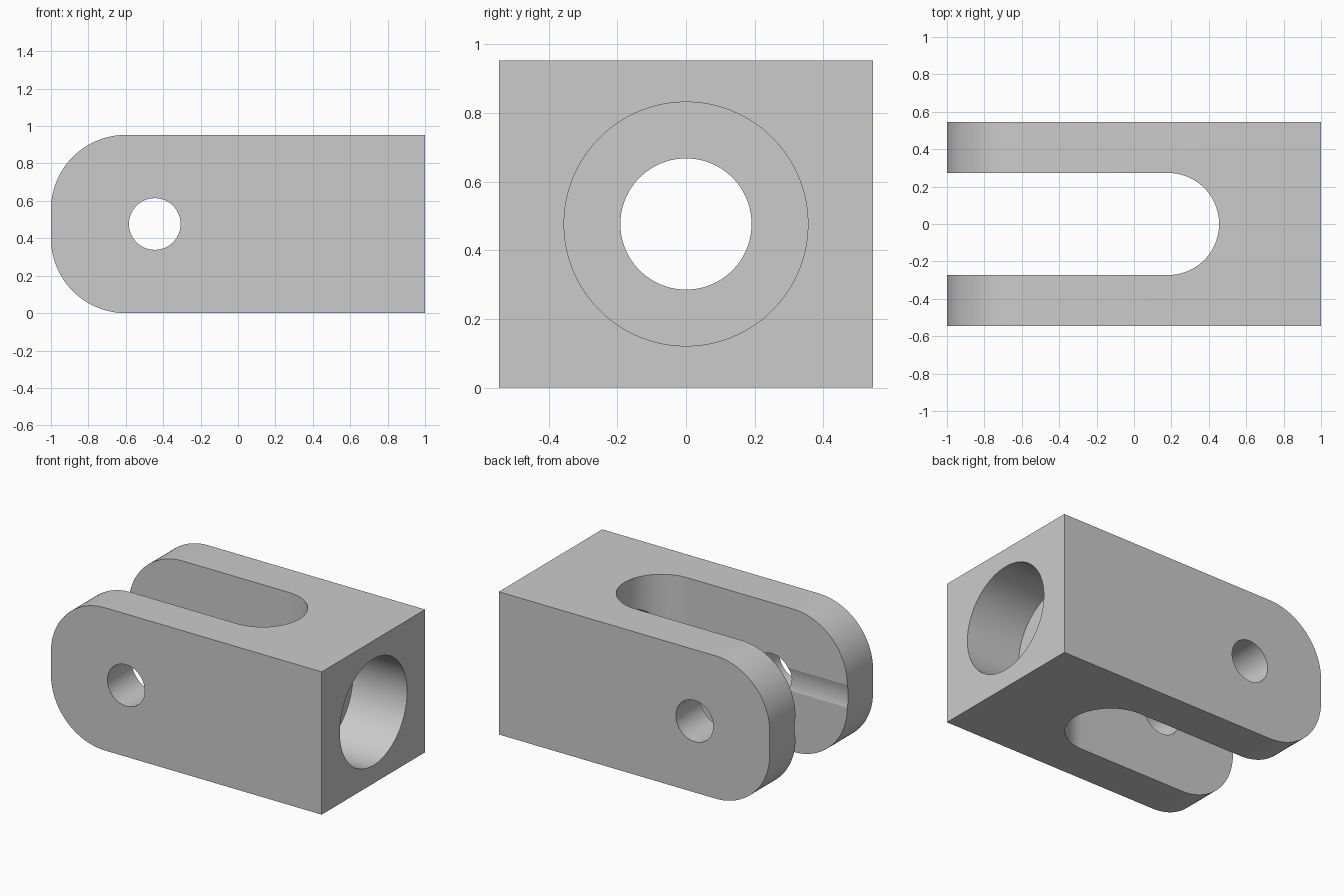
import bpy
import bmesh
from math import cos, sin, pi, radians
from mathutils import Matrix, Vector

old = bpy.data.objects.get("Cube")
if old:
    bpy.data.objects.remove(old, do_unlink=True)

LENGTH, WIDTH, HEIGHT = 2.0, 1.09, 0.953
MID = HEIGHT / 2

grey = bpy.data.materials.new("plain grey")
grey.use_nodes = True
grey.diffuse_color = (0.6, 0.6, 0.6, 1)
grey.node_tree.nodes["Principled BSDF"].inputs["Base Color"].default_value = (0.6, 0.6, 0.6, 1)


def arc(cx, cy, r, start, end, steps=24):
    """Points on an arc, angles in degrees."""
    angles = [radians(start + (end - start) * i / steps) for i in range(steps + 1)]
    return [(cx + r * cos(a), cy + r * sin(a)) for a in angles]


def prism(name, outline, direction, depth):
    """Extrude a flat outline given as 3D points."""
    bm = bmesh.new()
    face = bm.faces.new([bm.verts.new(p) for p in outline])
    extruded = bmesh.ops.extrude_face_region(bm, geom=[face])
    moved = [v for v in extruded["geom"] if isinstance(v, bmesh.types.BMVert)]
    bmesh.ops.translate(bm, verts=moved, vec=Vector(direction) * depth)
    return finish(name, bm)


def rod(name, start, end, radius):
    """Cylinder between two points."""
    bm = bmesh.new()
    a, b = Vector(start), Vector(end)
    turn = (b - a).to_track_quat("Z", "Y").to_matrix().to_4x4()
    bmesh.ops.create_cone(bm, cap_ends=True, segments=96, radius1=radius, radius2=radius,
                          depth=(b - a).length, matrix=Matrix.Translation((a + b) / 2) @ turn)
    return finish(name, bm)


def finish(name, bm):
    bmesh.ops.recalc_face_normals(bm, faces=bm.faces)
    mesh = bpy.data.meshes.new(name)
    bm.to_mesh(mesh)
    bm.free()
    mesh.materials.append(grey)
    obj = bpy.data.objects.new(name, mesh)
    bpy.context.collection.objects.link(obj)
    return obj


# Block with two rounded corners at the fork end
side = [(1, 0), (1, HEIGHT)]
side += arc(-0.6, HEIGHT - 0.4, 0.4, 90, 180) + arc(-0.6, 0.4, 0.4, 180, 270)
body = prism("clevis_body", [(x, -WIDTH / 2, z) for x, z in side], (0, 1, 0), WIDTH)

# Round-ended slot between the arms
slot_plan = [(-1.2, -0.273)] + arc(0.182, 0, 0.273, -90, 90, 48) + [(-1.2, 0.273)]
cutters = [
    prism("slot_cutter", [(x, y, -0.2) for x, y in slot_plan], (0, 0, 1), HEIGHT + 0.4),
    # Cross pin hole, counterbore, shank hole and flat seat inside the fork
    rod("pin_hole_cutter", (-0.445, -0.8, MID), (-0.445, 0.8, MID), 0.138),
    rod("counterbore_cutter", (0.6, 0, MID), (1.2, 0, MID), 0.355),
    rod("shank_hole_cutter", (0.3, 0, MID), (0.8, 0, MID), 0.191),
    rod("seat_cutter", (-1.2, 0, MID), (0.465, 0, MID), 0.283),
]

# Cut the openings
bpy.ops.object.select_all(action="DESELECT")
bpy.context.view_layer.objects.active = body
body.select_set(True)
for cutter in cutters:
    cutter.hide_render = True
    cut = body.modifiers.new(cutter.name, "BOOLEAN")
    cut.operation = "DIFFERENCE"
    cut.solver = "EXACT"
    cut.object = cutter
    bpy.ops.object.modifier_apply(modifier=cut.name)
    bpy.data.objects.remove(cutter, do_unlink=True)

bpy.ops.object.shade_smooth_by_angle(angle=radians(10))
